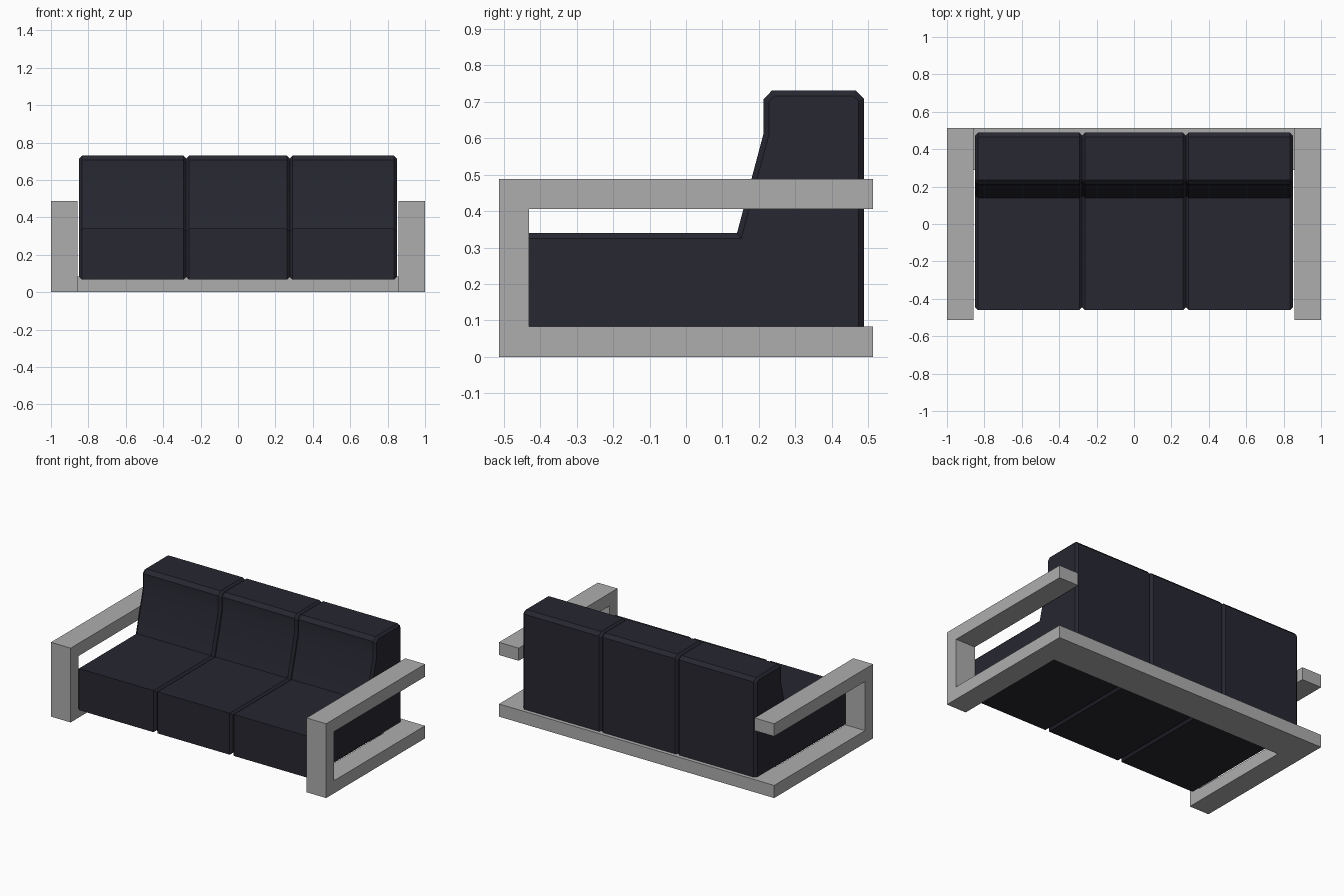
import bpy, bmesh, math

if "Cube" in bpy.data.objects:
    bpy.data.objects.remove(bpy.data.objects["Cube"])


def material(name, color):
    m = bpy.data.materials.new(name)
    m.diffuse_color = (*color, 1)
    m.use_nodes = True
    m.node_tree.nodes["Principled BSDF"].inputs["Base Color"].default_value = m.diffuse_color
    return m


grey = material("grey frame", (0.42, 0.42, 0.42))
navy = material("dark navy fabric", (0.02, 0.02, 0.031))


def extrude_profile(name, profile, x0, x1, mat, rim=0.0):
    """Extrude a (y, z) profile along x; rim chamfers the outline of both ends."""
    bm = bmesh.new()
    face = bm.faces.new([bm.verts.new((x0, y, z)) for y, z in profile])
    ext = bmesh.ops.extrude_face_region(bm, geom=[face], use_keep_orig=True)
    for g in ext["geom"]:
        if isinstance(g, bmesh.types.BMVert):
            g.co.x = x1
    bmesh.ops.recalc_face_normals(bm, faces=bm.faces[:])
    if rim:
        edges = [e for e in bm.edges
                 if abs(e.verts[0].co.x - e.verts[1].co.x) < 1e-6]
        bmesh.ops.bevel(bm, geom=edges, offset=rim, segments=1,
                        affect='EDGES', profile=0.5)
    me = bpy.data.meshes.new(name)
    bm.to_mesh(me)
    bm.free()
    me.materials.append(mat)
    ob = bpy.data.objects.new(name, me)
    bpy.context.collection.objects.link(ob)
    bpy.context.view_layer.objects.active = ob
    ob.select_set(True)
    bpy.ops.object.shade_smooth_by_angle(angle=math.radians(30))
    ob.select_set(False)
    return ob


# Side frames: C shape open to the back (bottom rail, front post, arm)
F, B, T, H = -0.513, 0.513, 0.083, 0.488
c_shape = [(F, 0), (B, 0), (B, T), (F + T, T),
           (F + T, H - T), (B, H - T), (B, H), (F, H)]
for side, x0 in (("left", -1.0), ("right", 0.857)):
    extrude_profile(side + "_arm_frame", c_shape, x0, x0 + 0.143, grey)

# Back rail joining the two side frames
extrude_profile("back_rail", [(0.29, 0), (B, 0), (B, T), (0.29, T)],
                -0.857, 0.857, grey)

# Three seat sections, each with seat and backrest in one profile
section = [(-0.46, 0.067), (0.488, 0.067), (0.488, 0.708), (0.466, 0.73),
           (0.235, 0.73), (0.212, 0.706), (0.212, 0.61), (0.14, 0.34),
           (-0.46, 0.34)]
bounds = [-0.849, -0.277, 0.277, 0.849]
for name, a, b in zip(("left", "middle", "right"), bounds, bounds[1:]):
    extrude_profile(name + "_seat_section", section, a, b, navy, rim=0.015)
